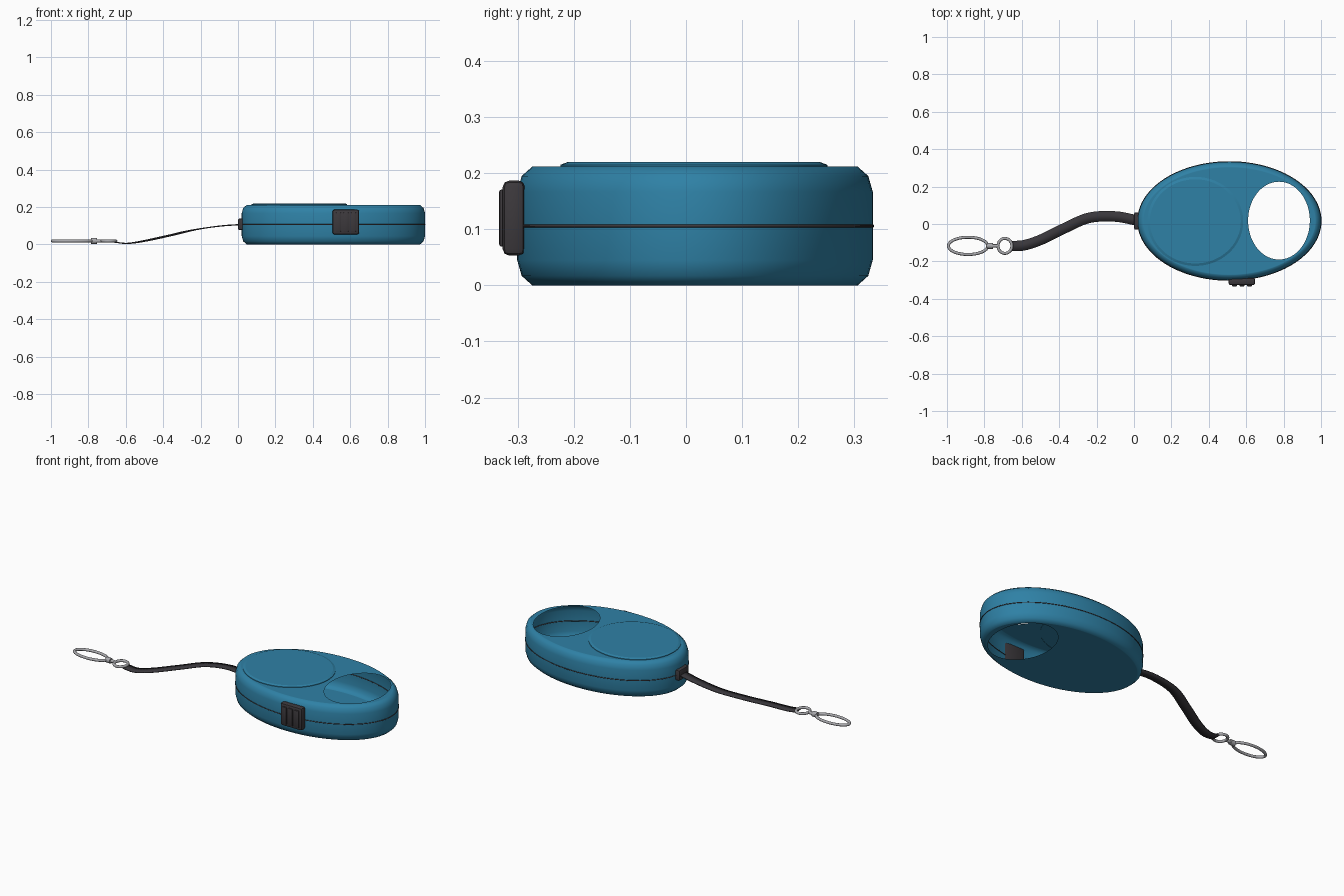
import bpy, bmesh, math
from mathutils import Vector

cube = bpy.data.objects.get("Cube")
if cube:
    bpy.data.objects.remove(cube, do_unlink=True)


def material(name, rgb, rough=0.5):
    m = bpy.data.materials.new(name)
    m.use_nodes = True
    m.diffuse_color = (*rgb, 1)
    shader = m.node_tree.nodes["Principled BSDF"]
    shader.inputs["Base Color"].default_value = (*rgb, 1)
    shader.inputs["Roughness"].default_value = rough
    return m


BLUE = material("teal blue plastic", (0.028, 0.22, 0.38))
DARK = material("dark plastic", (0.045, 0.04, 0.045))
STRAP = material("black webbing", (0.04, 0.037, 0.043), 0.8)
METAL = material("grey metal", (0.40, 0.40, 0.42), 0.4)


def smooth(ob, degrees):
    bpy.ops.object.select_all(action="DESELECT")
    ob.select_set(True)
    bpy.context.view_layer.objects.active = ob
    bpy.ops.object.shade_smooth_by_angle(angle=math.radians(degrees))


def finish(name, bm, mat, degrees=40):
    bmesh.ops.recalc_face_normals(bm, faces=bm.faces)
    mesh = bpy.data.meshes.new(name)
    bm.to_mesh(mesh)
    bm.free()
    mesh.materials.append(mat)
    ob = bpy.data.objects.new(name, mesh)
    bpy.context.collection.objects.link(ob)
    smooth(ob, degrees)
    return ob


def ellipse(cx, cy, rx, ry, z, n=96):
    return [Vector((cx + rx * math.cos(math.tau * i / n),
                    cy + ry * math.sin(math.tau * i / n), z)) for i in range(n)]


def add_loop(bm, points):
    verts = [bm.verts.new(p) for p in points]
    edges = [bm.edges.new((v, verts[i - 1])) for i, v in enumerate(verts)]
    return verts, edges


def bridge(bm, a, b):
    for i in range(len(a)):
        bm.faces.new((a[i - 1], a[i], b[i], b[i - 1]))


def tube(name, points, radius, mat, cyclic=True):
    curve = bpy.data.curves.new(name, "CURVE")
    curve.dimensions = "3D"
    curve.bevel_depth = radius
    curve.bevel_resolution = 3
    curve.use_fill_caps = True
    spline = curve.splines.new("POLY")
    spline.points.add(len(points) - 1)
    for p, co in zip(spline.points, points):
        p.co = (*co, 1)
    spline.use_cyclic_u = cyclic
    curve.materials.append(mat)
    ob = bpy.data.objects.new(name, curve)
    bpy.context.collection.objects.link(ob)
    bpy.ops.object.select_all(action="DESELECT")
    ob.select_set(True)
    bpy.context.view_layer.objects.active = ob
    bpy.ops.object.convert(target="MESH")
    smooth(bpy.context.object, 50)


def box(name, low, high, bevel, mat):
    low, high = Vector(low), Vector(high)
    bm = bmesh.new()
    bmesh.ops.create_cube(bm, size=1)
    for v in bm.verts:
        v.co = (low + high) / 2 + v.co * (high - low)
    bmesh.ops.bevel(bm, geom=list(bm.edges), offset=bevel, segments=2,
                    profile=0.5, affect="EDGES")
    return finish(name, bm, mat)


# Hollow oval casing: rounded rim wall, with a grip opening in both flat sides
CX, CY, RX, RY, H = 0.51, 0.016, 0.49, 0.317, 0.212
half = [(0.031, 0), (0.027, 0), (0.008, 0.017), (0, 0.045)]
profile = half + [(inset, H - z) for inset, z in reversed(half)]
bm = bmesh.new()
loops = [add_loop(bm, ellipse(CX, CY, RX - d, RY - d, z)) for d, z in profile]
for a, b in zip(loops, loops[1:]):
    bridge(bm, a[0], b[0])
for rim, z in ((loops[0], 0), (loops[-1], H)):
    grip = add_loop(bm, ellipse(0.775, 0.018, 0.165, 0.208, z))
    bmesh.ops.triangle_fill(bm, use_beauty=True, edges=rim[1] + grip[1],
                            normal=(0, 0, 1))
finish("casing", bm, BLUE, 50)

# Seam line between the two casing halves
tube("casing_seam", ellipse(CX, CY, RX, RY, H / 2), 0.0025, DARK)

# Raised round cover over the reel
bm = bmesh.new()
loops = [add_loop(bm, ellipse(0.328, 0.014, 0.256 - d, 0.238 - d, z))
         for d, z in ((0, H - 0.002), (0, H + 0.003), (0.013, H + 0.008))]
for a, b in zip(loops, loops[1:]):
    bridge(bm, a[0], b[0])
bm.faces.new(loops[-1][0])
finish("reel_cover", bm, BLUE, 15)

# Brake button with three ridges
box("brake_button", (0.505, -0.327, 0.053), (0.648, -0.287, 0.187), 0.012, DARK)
for i in range(3):
    x = 0.537 + 0.04 * i
    box(f"button_ridge_{i + 1}", (x - 0.014, -0.333, 0.069),
        (x + 0.014, -0.318, 0.171), 0.004, DARK)

# Strap outlet
box("strap_outlet", (0, -0.03, 0.077), (0.05, 0.062, 0.139), 0.008, DARK)

# Webbing strap swept along a smooth path
path = [Vector(p) for p in (
    (0.02, 0.018, 0.107), (-0.10, 0.04, 0.098), (-0.24, 0.033, 0.077),
    (-0.37, -0.022, 0.047), (-0.50, -0.085, 0.019), (-0.59, -0.114, 0.006),
    (-0.66, -0.118, 0.012))]
ends = [2 * path[0] - path[1]] + path + [2 * path[-1] - path[-2]]
line = []
for p0, p1, p2, p3 in zip(ends, ends[1:], ends[2:], ends[3:]):
    for i in range(10):
        t = i / 10
        line.append(0.5 * (2 * p1 + (p2 - p0) * t
                           + (2 * p0 - 5 * p1 + 4 * p2 - p3) * t * t
                           + (3 * p1 - p0 - 3 * p2 + p3) * t ** 3))
line.append(path[-1])
bm = bmesh.new()
rows = []
for i, p in enumerate(line):
    along = line[min(i + 1, len(line) - 1)] - line[max(i - 1, 0)]
    side = Vector((-along.y, along.x, 0)).normalized() * 0.028
    rows.append([bm.verts.new(p + side), bm.verts.new(p - side)])
for a, b in zip(rows, rows[1:]):
    bm.faces.new((a[0], a[1], b[1], b[0]))
strap = finish("strap", bm, STRAP)
solid = strap.modifiers.new("thickness", "SOLIDIFY")
solid.thickness = 0.006
solid.offset = 0

# Metal hardware: strap ring, swivel and oval clip
HY, HZ = -0.117, 0.019
tube("strap_ring", ellipse(-0.69, HY, 0.037, 0.040, HZ, 48), 0.008, METAL)
tube("oval_clip", ellipse(-0.887, HY, 0.105, 0.046, HZ, 64), 0.008, METAL)
tube("swivel_pin", [(-0.79, HY, HZ), (-0.725, HY, HZ)], 0.009, METAL, False)
tube("swivel_barrel", [(-0.785, HY, HZ), (-0.755, HY, HZ)], 0.016, METAL, False)
